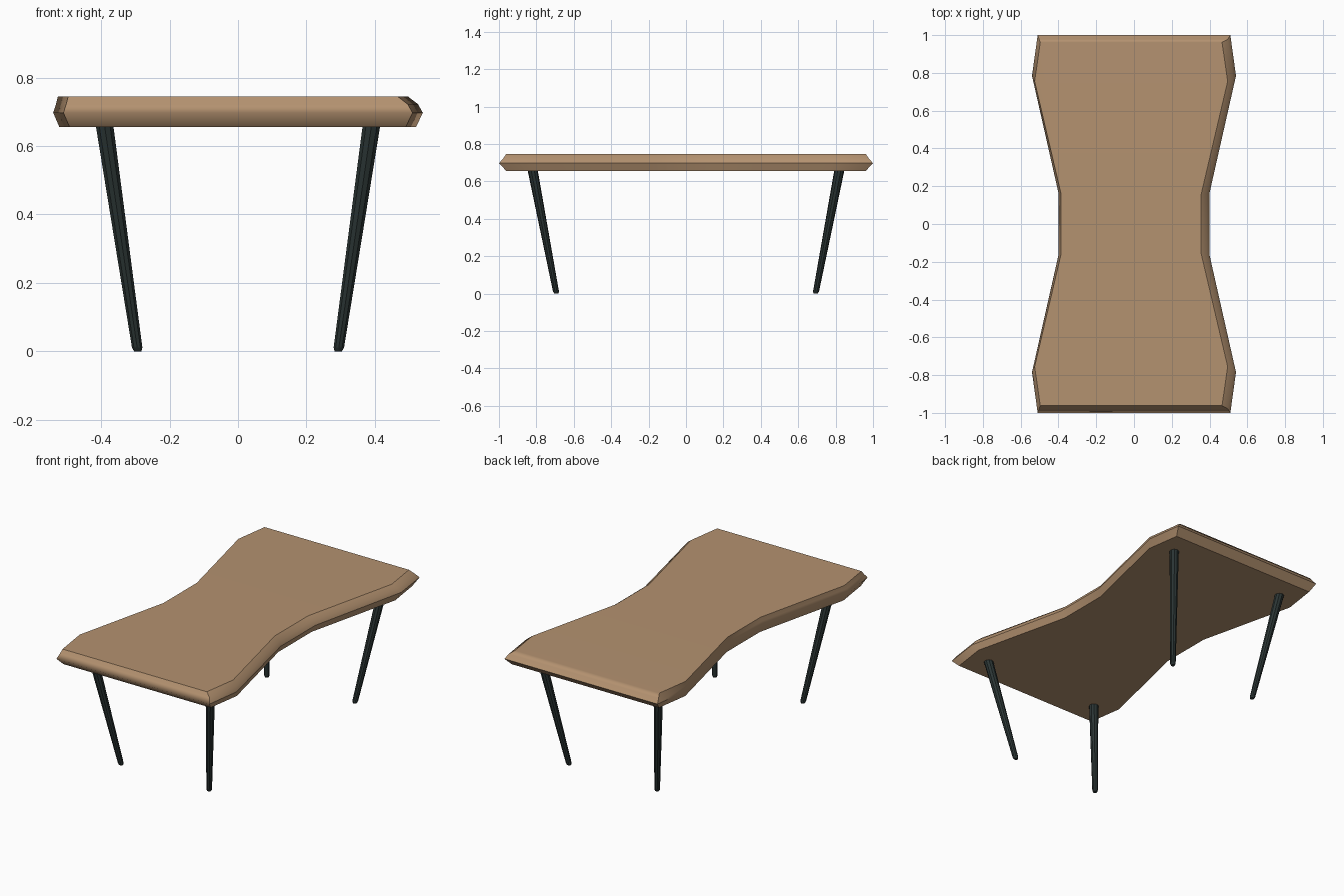
import bpy, bmesh
from math import radians
from mathutils import Vector

cube = bpy.data.objects.get("Cube")
if cube:
    bpy.data.objects.remove(cube)


def material(name, rgb):
    m = bpy.data.materials.new(name)
    m.use_nodes = True
    m.diffuse_color = (*rgb, 1)
    m.node_tree.nodes["Principled BSDF"].inputs["Base Color"].default_value = (*rgb, 1)
    return m


wood = material("warm wood", (0.456, 0.287, 0.162))
metal = material("dark green metal", (0.024, 0.036, 0.035))


def finish(bm, name, mat):
    bmesh.ops.recalc_face_normals(bm, faces=bm.faces)
    mesh = bpy.data.meshes.new(name)
    bm.to_mesh(mesh)
    bm.free()
    mesh.materials.append(mat)
    ob = bpy.data.objects.new(name, mesh)
    bpy.context.collection.objects.link(ob)
    return ob


# Tabletop: waisted outline stacked in rings, with a wider chamfer on the left
half = [(0.51, 1.0), (0.54, 0.785), (0.40, 0.165)]
outline = [(x, -y) for x, y in half] + half[::-1]
outline += [(-x, -y) for x, y in outline]
# height, inset at right, inset at left, inset at the ends
rings = [(0.655, 0.018, 0.02, 0.04), (0.697, 0, 0, 0),
         (0.722, 0.008, 0.014, 0.022), (0.745, 0.014, 0.044, 0.038)]
bm = bmesh.new()
loops = []
for z, right, left, end in rings:
    loops.append([bm.verts.new((x - left if x > 0 else x + right,
                                y * (1 - end), z)) for x, y in outline])
n = len(outline)
for low, high in zip(loops, loops[1:]):
    for i in range(n):
        j = (i + 1) % n
        bm.faces.new((low[i], low[j], high[j], high[i]))
bm.faces.new(loops[0][::-1])
bm.faces.new(loops[-1])
bmesh.ops.recalc_face_normals(bm, faces=bm.faces)

# Crisp edges, but rounded over the front nose and the back top edge
for f in bm.faces:
    f.smooth = True
for e in bm.edges:
    mid = (e.verts[0].co + e.verts[1].co) / 2
    nose = mid.y < -0.9 and abs(mid.x) < 0.1 and 0.68 < mid.z < 0.73
    back_top = mid.y > 0.9 and abs(mid.x) < 0.1 and mid.z > 0.71
    e.smooth = nose or back_top or e.calc_face_angle() < radians(30)
top = finish(bm, "tabletop", wood)
weighted = top.modifiers.new("Weighted normals", "WEIGHTED_NORMAL")
weighted.keep_sharp = True


# Legs: tapered, leaning inward to the floor, with chamfered feet
def leg(name, sx, sy):
    foot, head = Vector((0.293 * sx, 0.693 * sy, 0)), Vector((0.39 * sx, 0.82 * sy, 0.66))
    bm = bmesh.new()
    previous = None
    for t, radius in ((0, 0.011), (0.016, 0.016), (1, 0.027)):
        ring = bmesh.ops.create_circle(bm, segments=10, radius=radius)["verts"]
        bmesh.ops.translate(bm, verts=ring, vec=foot.lerp(head, t))
        if previous:
            for i in range(10):
                j = (i + 1) % 10
                bm.faces.new((previous[i], previous[j], ring[j], ring[i]))
        else:
            bm.faces.new(ring[::-1])
        previous = ring
    bm.faces.new(previous)
    finish(bm, name, metal)


for side, sx in (("left", 1), ("right", -1)):
    for end, sy in (("front", -1), ("back", 1)):
        leg(f"{end}_{side}_leg", sx, sy)
